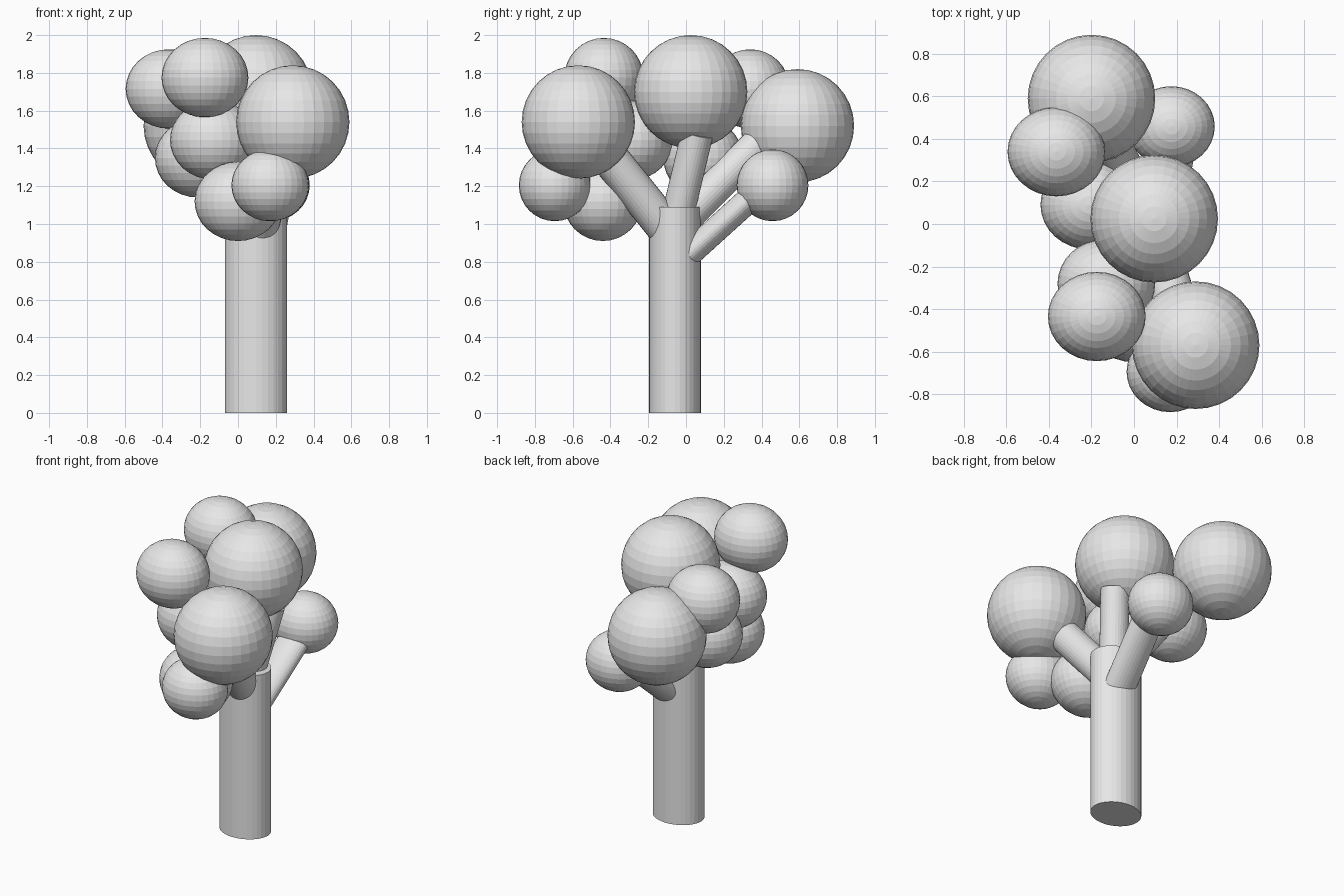
import bpy
from mathutils import Vector, Matrix

cube = bpy.data.objects.get("Cube")
if cube:
    bpy.data.objects.remove(cube, do_unlink=True)

# Single plain grey for the whole tree
grey = bpy.data.materials.new("plain_grey")
grey.use_nodes = True
colour = (0.8, 0.8, 0.8, 1)
grey.diffuse_color = colour
grey.node_tree.nodes["Principled BSDF"].inputs["Base Color"].default_value = colour


def finish(name):
    obj = bpy.context.object
    obj.name = name
    obj.data.materials.append(grey)
    return obj


def foliage(name, centre, radii):
    bpy.ops.mesh.primitive_uv_sphere_add(segments=32, ring_count=16, location=centre)
    finish(name).scale = radii


def limb(name, start, end, wide, deep):
    """Oval cylinder between two points, its wide axis kept close to x."""
    start, end = Vector(start), Vector(end)
    axis = (end - start).normalized()
    side = Vector((1, 0, 0))
    side = (side - axis * side.dot(axis)).normalized()
    other = axis.cross(side)
    bpy.ops.mesh.primitive_cylinder_add(vertices=32, radius=1, depth=1)
    turn = Matrix((side, other, axis)).transposed().to_4x4()
    size = Matrix.Diagonal((wide, deep, (end - start).length, 1))
    finish(name).matrix_world = Matrix.Translation((start + end) / 2) @ turn @ size


# Trunk
limb("trunk", (0.095, -0.058, 0), (0.095, -0.058, 1.09), 0.165, 0.137)

# Branches
limb("top_branch", (0.11, -0.06, 0.98), (0.2, 0.06, 1.48), 0.09, 0.085)
limb("front_branch", (0.1, -0.06, 0.92), (0.21, -0.42, 1.37), 0.1, 0.1)
limb("back_branch", (0.09, -0.02, 1.02), (-0.1, 0.37, 1.41), 0.09, 0.09)
limb("low_branch", (0.12, -0.03, 0.8), (0.18, 0.34, 1.135), 0.105, 0.068)

# Large round crowns
large = (0.3, 0.3, 0.3)
foliage("top_crown", (0.095, 0.025, 1.7), large)
foliage("front_crown", (0.29, -0.57, 1.54), large)
foliage("back_crown", (-0.2, 0.59, 1.52), large)

# Medium oval clumps
medium = (0.23, 0.21, 0.21)
clumps = {
    "upper_back_clump": (-0.365, 0.34, 1.715),
    "upper_front_clump": (-0.175, -0.435, 1.775),
    "middle_front_clump": (-0.13, -0.28, 1.445),
    "middle_back_clump": (-0.21, 0.09, 1.35),
    "low_front_clump": (0.0, -0.44, 1.12),
}
for name, centre in clumps.items():
    foliage(name, centre, medium)

# Small oval clumps
small = (0.205, 0.19, 0.19)
foliage("foremost_clump", (0.17, -0.695, 1.205), small)
foliage("low_back_clump", (0.175, 0.458, 1.205), small)
